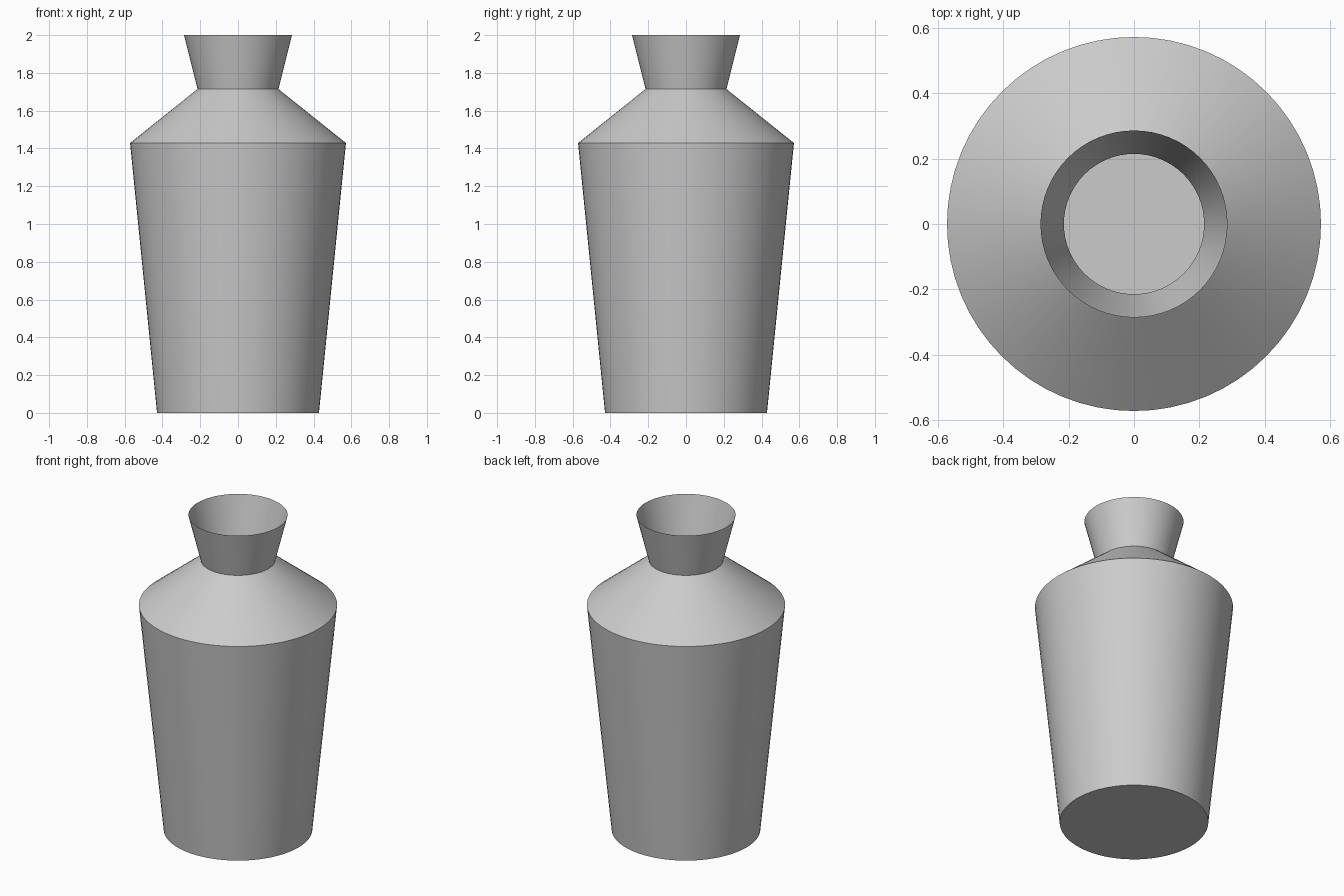
import bpy
import bmesh
import math
from mathutils import Vector

SEGMENTS = 64

# Remove the default cube
cube = bpy.data.objects.get("Cube")
if cube:
    bpy.data.objects.remove(cube, do_unlink=True)

# Plain grey ceramic
grey = (0.6, 0.6, 0.6, 1.0)
ceramic = bpy.data.materials.new("grey_ceramic")
ceramic.use_nodes = True
ceramic.diffuse_color = grey
ceramic.node_tree.nodes["Principled BSDF"].inputs["Base Color"].default_value = grey

# Half profile (radius, height): base, shoulder, neck, flared open rim
profile = [(0.4286, 0), (0.5714, 1.4286), (0.2143, 1.7143), (0.2857, 2.0)]

bm = bmesh.new()
points = [bm.verts.new((r, 0, z)) for r, z in profile]
edges = [bm.edges.new(pair) for pair in zip(points, points[1:])]
bmesh.ops.spin(bm, geom=points + edges, cent=Vector(), axis=Vector((0, 0, 1)),
               angle=math.tau, steps=SEGMENTS, use_merge=False)
bmesh.ops.remove_doubles(bm, verts=bm.verts, dist=0.0001)

# Close the base, leaving the mouth open
base_edges = [e for e in bm.edges if all(v.co.z < 0.001 for v in e.verts)]
bmesh.ops.contextual_create(bm, geom=base_edges)
bmesh.ops.recalc_face_normals(bm, faces=bm.faces)

# Make sure the base faces down, flipping the whole shell if needed
base = min(bm.faces, key=lambda f: f.calc_center_median().z)
if base.normal.z > 0:
    bmesh.ops.reverse_faces(bm, faces=bm.faces)

mesh = bpy.data.meshes.new("vase")
bm.to_mesh(mesh)
bm.free()
mesh.materials.append(ceramic)
vase = bpy.data.objects.new("vase", mesh)
bpy.context.collection.objects.link(vase)

# Smooth round walls with crisp shoulder, neck and base edges
bpy.ops.object.select_all(action='DESELECT')
vase.select_set(True)
bpy.context.view_layer.objects.active = vase
bpy.ops.object.shade_smooth_by_angle(angle=math.radians(30))
